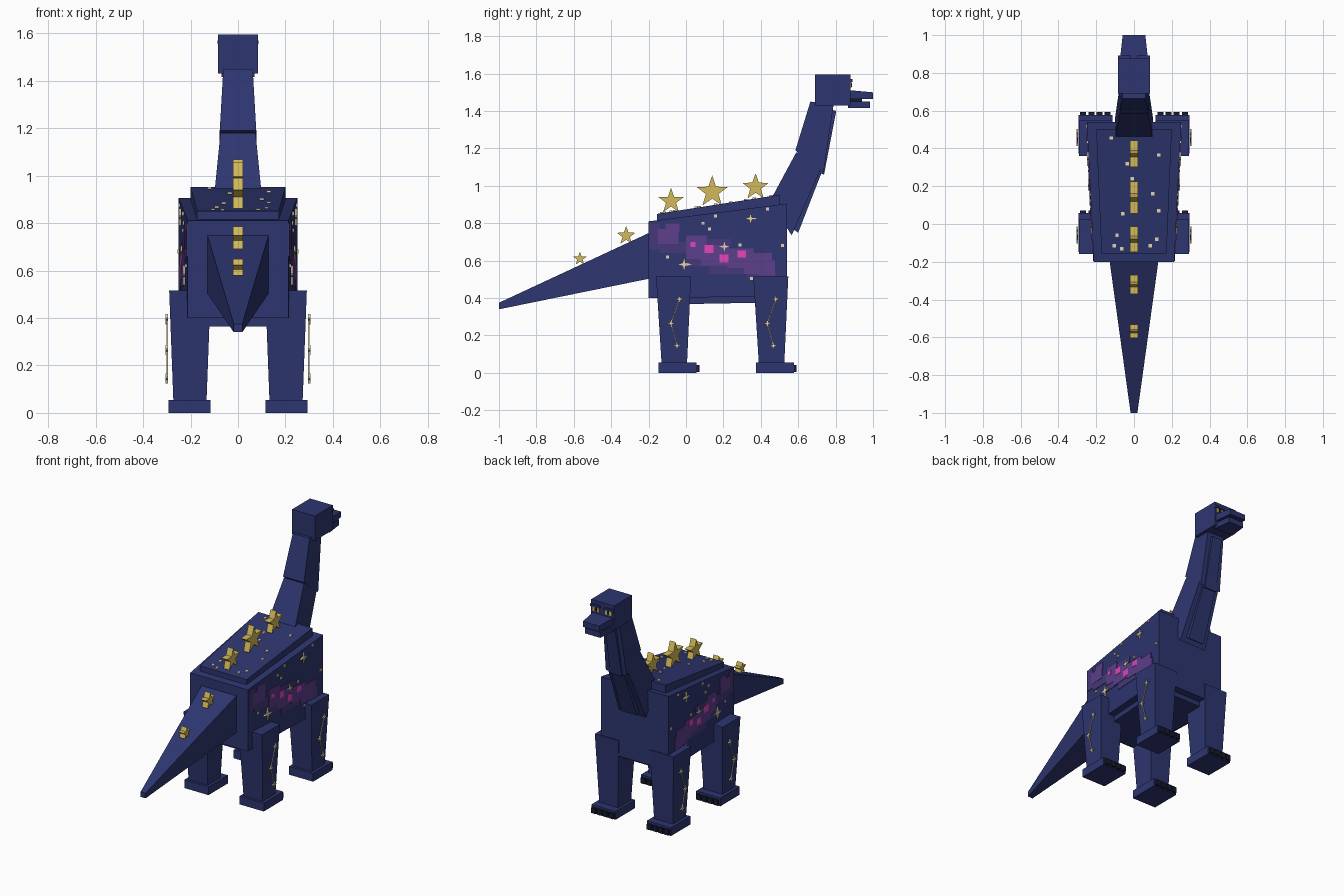
import bpy, bmesh, math

if "Cube" in bpy.data.objects:
    bpy.data.objects.remove(bpy.data.objects["Cube"])

def material(name, rgb):
    m = bpy.data.materials.new(name)
    m.diffuse_color = (*rgb, 1)
    m.use_nodes = True
    m.node_tree.nodes["Principled BSDF"].inputs["Base Color"].default_value = m.diffuse_color
    return m

NAVY = material("navy", (.027, .036, .16))
DARK = material("dark_claw", (.009, .011, .03))
GOLD = material("gold", (.64, .49, .10))
CREAM = material("cream", (.76, .66, .42))
PURPLE = material("purple", (.11, .05, .26))
VIOLET = material("dim_violet", (.06, .04, .19))
PINK = material("pink", (.75, .06, .48))

def make(name, solids, mat):
    """One object from a list of prisms; each prism is two matching rings of points."""
    bm = bmesh.new()
    for a, b in solids:
        va, vb = [bm.verts.new(p) for p in a], [bm.verts.new(p) for p in b]
        n = len(va)
        bm.faces.new(va[::-1])
        bm.faces.new(vb)
        for i in range(n):
            j = (i + 1) % n
            bm.faces.new((va[i], va[j], vb[j], vb[i]))
    bmesh.ops.recalc_face_normals(bm, faces=bm.faces)
    me = bpy.data.meshes.new(name)
    bm.to_mesh(me)
    bm.free()
    me.materials.append(mat)
    ob = bpy.data.objects.new(name, me)
    bpy.context.collection.objects.link(ob)
    return ob

def box(x0, x1, y0, y1, z0, z1):
    ring = lambda z: [(x0, y0, z), (x1, y0, z), (x1, y1, z), (x0, y1, z)]
    return ring(z0), ring(z1)

def span(half, p, q):
    """Cross-section ring: mirrored in x between two (y, z) points."""
    return [(-half, *p), (half, *p), (half, *q), (-half, *q)]

def mirrored(solids):
    flip = lambda r: [(-x, y, z) for x, y, z in r]
    return solids + [(flip(a), flip(b)) for a, b in solids]

def star_ring(x, y, z, r, inner, points):
    out = []
    for i in range(points * 2):
        t = math.pi / 2 + i * math.pi / points
        k = r if i % 2 == 0 else r * inner
        out.append((x, y + k * math.cos(t), z + k * math.sin(t)))
    return out

# Body, back plate and belly plate
make("body", [(span(.213, (-.2, .40), (-.2, .81)), span(.25, (.54, .41), (.54, .905)))], NAVY)
make("back_plate", [(span(.172, (-.155, .80), (-.155, .85)), span(.2, (.5, .88), (.5, .952)))], NAVY)
make("belly_plate", [(span(.17, (-.15, .365), (-.15, .42)), span(.2, (.49, .377), (.49, .43)))], NAVY)

# Tail
tip = [(-.018, -1, .34), (.018, -1, .34), (.018, -1, .375), (-.018, -1, .375)]
make("tail", [(tip, span(.13, (-.19, .505), (-.19, .752)))], NAVY)

# Neck in two tapering pieces with throat plates
make("lower_neck", [(span(.1, (.565, .735), (.45, .92)), span(.074, (.742, 1.14), (.59, 1.18)))], NAVY)
make("upper_neck", [(span(.077, (.735, 1.07), (.585, 1.19)), span(.062, (.79, 1.44), (.665, 1.45)))], NAVY)
make("throat_plates", [
    (span(.06, (.60, .75), (.57, .77)), span(.045, (.748, 1.13), (.72, 1.14))),
    (span(.045, (.738, 1.06), (.71, 1.07)), span(.036, (.803, 1.40), (.77, 1.41)))], NAVY)

# Head, jaws, eyes and brows
make("head", [box(-.084, .084, .69, .88, 1.43, 1.595)], NAVY)
make("upper_jaw", [(span(.075, (.865, 1.463), (.865, 1.512)), span(.06, (1, 1.463), (1, 1.5)))], NAVY)
make("lower_jaw", [(span(.07, (.865, 1.415), (.865, 1.452)), span(.056, (.985, 1.415), (.985, 1.452)))], NAVY)
make("mouth", [box(-.05, .05, .86, .94, 1.45, 1.466)], DARK)
make("eyes", mirrored([box(.022, .07, .875, .885, 1.525, 1.553)]), GOLD)
make("pupils", mirrored([box(.037, .053, .88, .888, 1.528, 1.552)]), DARK)
make("brows", mirrored([box(.015, .086, .872, .891, 1.555, 1.57)]), NAVY)

# Legs, feet and toes
legs, feet, toes = [], [], []
for y in (-.065, .455):
    legs.append(([(.133, y - .065, .04), (.272, y - .065, .04), (.272, y + .07, .04), (.133, y + .07, .04)],
                 [(.115, y - .095, .515), (.29, y - .095, .515), (.29, y + .092, .515), (.115, y + .092, .515)]))
    feet.append(box(.115, .293, y - .082, y + .122, 0, .055))
    for i in range(4):
        x = .124 + i * .043
        toes.append(box(x, x + .032, y + .11, y + .137, .006, .042))
make("legs", mirrored(legs), NAVY)
make("feet", mirrored(feet), NAVY)
make("toes", mirrored(toes), DARK)

# Row of stars along the spine and tail
spine = [(-.567, .61, .038), (-.32, .733, .052), (-.08, .918, .071), (.14, .967, .088), (.372, .993, .074)]
make("spine_stars", [(star_ring(-.021, y, z, r, .4, 5), star_ring(.021, y, z, r, .4, 5))
                     for y, z, r in spine], GOLD)

# Nebula patches on the flanks
def flank(y):
    return .213 + .037 * (y + .2) / .74

def patch(y0, y1, z0, z1, lift):
    ring = lambda d: [(flank(y) + d, y, z) for y, z in ((y0, z0), (y1, z0), (y1, z1), (y0, z1))]
    return ring(-.003), ring(lift)

make("violet_patches", mirrored([patch(*p, .003) for p in (
    (-.195, -.14, .66, .80), (-.14, .03, .64, .70), (.0, .12, .57, .62),
    (.12, .40, .53, .58), (.10, .24, .68, .715), (.33, .48, .50, .54))]), VIOLET)
make("purple_patches", mirrored([patch(*p, .005) for p in (
    (-.15, -.04, .69, .77), (-.11, -.035, .75, .80), (.0, .11, .61, .735), (.08, .23, .575, .685),
    (.22, .36, .56, .665), (.31, .40, .53, .63), (.39, .475, .52, .60), (.36, .46, .60, .64))]), PURPLE)
make("pink_patches", mirrored([patch(*p, .0065) for p in (
    (.025, .052, .672, .70), (.10, .147, .64, .685), (.18, .227, .59, .633), (.275, .32, .618, .655))]), PINK)

# Sparkles and dots on the flanks
sparkles = [(-.01, .58, .042), (.205, .675, .028), (.345, .825, .036)]
make("flank_sparkles", mirrored([(star_ring(flank(y), y, z, r, .28, 4), star_ring(flank(y) + .009, y, z, r, .28, 4))
                                 for y, z, r in sparkles]), CREAM)
dots = [(.09, .80), (.515, .68), (.157, .84), (.435, .875), (.29, .685), (.35, .505), (.125, .77), (-.1, .62)]
make("flank_dots", mirrored([patch(y - .008, y + .008, z - .008, z + .008, .0065) for y, z in dots]), CREAM)

# Dots scattered over the back plate
back = [(-.12, .455), (.13, .365), (-.035, .32), (-.01, .24), (.13, .07), (-.06, .055), (-.09, -.06),
        (.12, -.08), (-.105, -.115), (-.065, -.13), (.085, -.115), (.1, .16)]
make("back_dots", [box(x - .009, x + .009, y - .009, y + .009, .85 + (y + .155) * .156 - .003,
                       .85 + (y + .155) * .156 + .006) for x, y in back], CREAM)

# Constellations on the outer legs
lines, points = [], []
for dy in (0, .515):
    path = [(-.035 + dy, .395), (-.08 + dy, .265), (-.048 + dy, .145)]
    for y, z in path:
        points.append((star_ring(.296, y, z, .022, .35, 4), star_ring(.305, y, z, .022, .35, 4)))
    for (ya, za), (yb, zb) in zip(path, path[1:]):
        rod = lambda y, z: [(.296, y - .003, z), (.302, y - .003, z), (.302, y + .003, z), (.296, y + .003, z)]
        lines.append((rod(ya, za), rod(yb, zb)))
make("constellation_lines", mirrored(lines), CREAM)
make("constellation_points", mirrored(points), CREAM)
